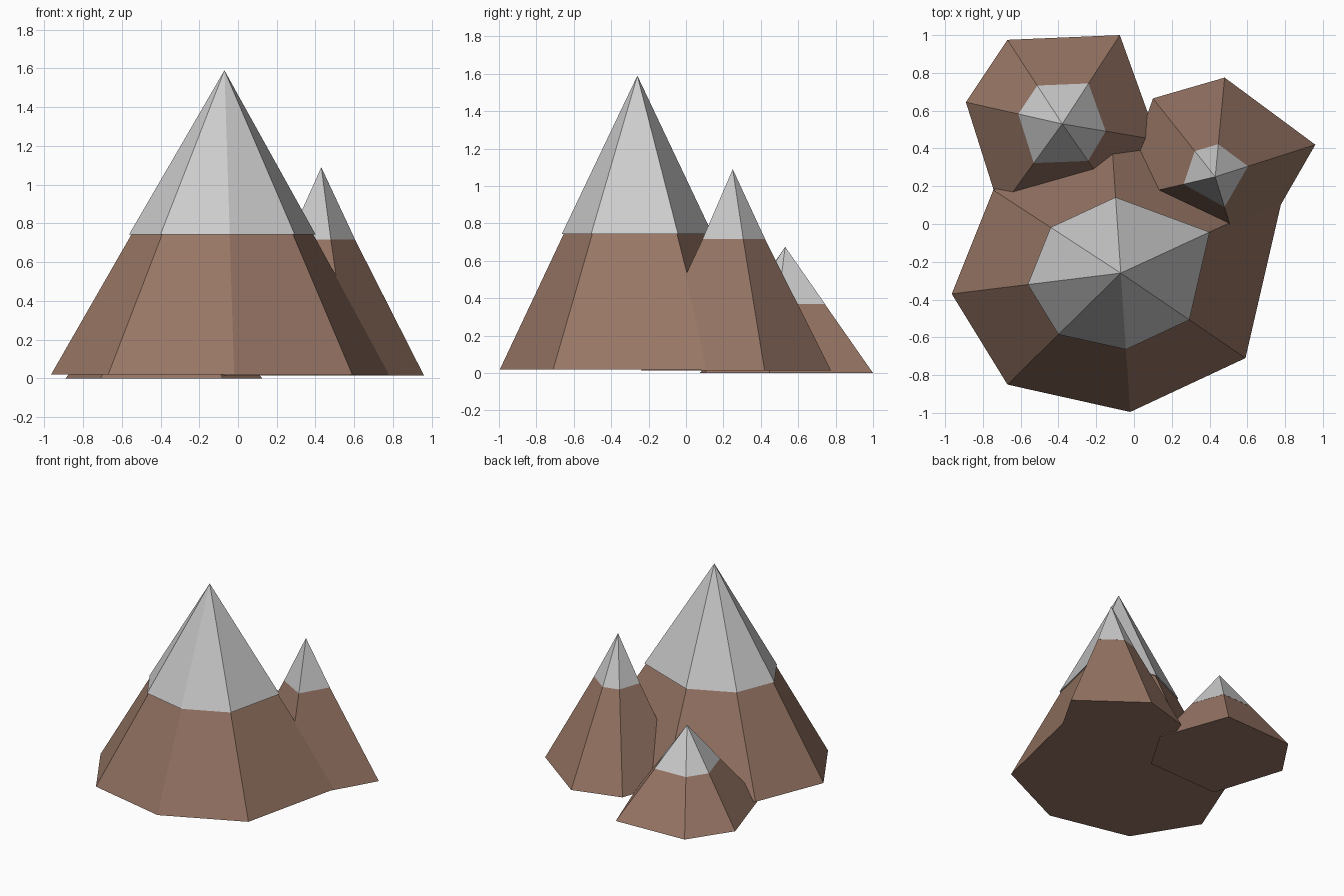
import bpy
import bmesh

if "Cube" in bpy.data.objects:
    bpy.data.objects.remove(bpy.data.objects["Cube"])

rock_mat = bpy.data.materials.new("rock_brown")
rock_mat.diffuse_color = (0.31, 0.18, 0.13, 1)
rock_mat.use_nodes = True
rock_mat.node_tree.nodes["Principled BSDF"].inputs["Base Color"].default_value = rock_mat.diffuse_color


def make_object(name, bm, mat=None):
    bmesh.ops.recalc_face_normals(bm, faces=bm.faces)
    mesh = bpy.data.meshes.new(name)
    bm.to_mesh(mesh)
    bm.free()
    if mat:
        mesh.materials.append(mat)
    bpy.context.collection.objects.link(bpy.data.objects.new(name, mesh))


def ring(bm, base, apex, scale, z):
    """Base outline shrunk towards the peak axis, at height z."""
    ax, ay, _ = apex
    return [bm.verts.new((ax + (x - ax) * scale, ay + (y - ay) * scale, z)) for x, y in base]


def mountain(name, apex, base, z0, snow_z, rock_top, snow_scale):
    n = len(base)
    # rocky lower slopes
    bm = bmesh.new()
    low = ring(bm, base, apex, 1, z0)
    high = ring(bm, base, apex, rock_top, snow_z)
    for i in range(n):
        j = (i + 1) % n
        bm.faces.new((low[i], low[j], high[j], high[i]))
    bm.faces.new(low[::-1])
    bm.faces.new(high)
    make_object(name + "_rock", bm, rock_mat)
    # snow cap, slightly overhanging
    bm = bmesh.new()
    rim = ring(bm, base, apex, snow_scale, snow_z - 0.002)
    top = bm.verts.new(apex)
    for i in range(n):
        bm.faces.new((rim[i], rim[(i + 1) % n], top))
    bm.faces.new(rim[::-1])
    make_object(name + "_snow_cap", bm)


mountain("large_peak", (-0.07, -0.26, 1.59),
         [(-0.02, -0.995), (0.59, -0.71), (0.785, 0.135), (-0.12, 0.47),
          (-0.745, 0.18), (-0.965, -0.37), (-0.67, -0.85)],
         0.02, 0.745, 0.535, 0.55)
mountain("medium_peak", (0.43, 0.25, 1.09),
         [(0.96, 0.42), (0.48, 0.775), (0.10, 0.665), (-0.08, 0.13), (0.58, -0.24)],
         0.015, 0.72, 0.325, 0.328)
mountain("small_peak", (-0.38, 0.53, 0.675),
         [(-0.075, 1.0), (-0.67, 0.975), (-0.89, 0.645), (-0.71, 0.075),
          (-0.08, 0.10), (0.125, 0.445)],
         0.0, 0.37, 0.45, 0.456)
